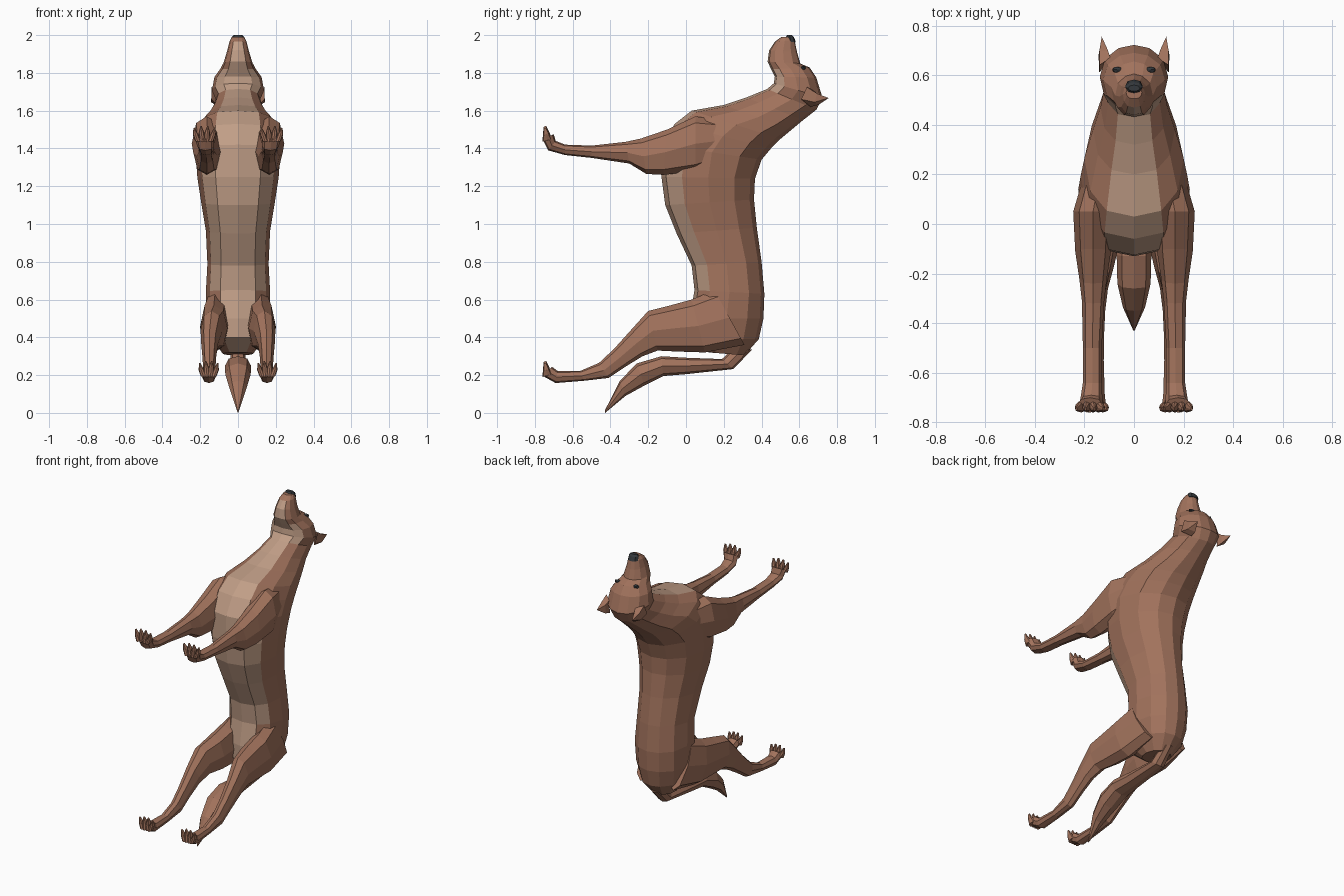
import bpy, bmesh, math
from mathutils import Vector


def material(name, rgb):
    m = bpy.data.materials.new(name)
    m.diffuse_color = (*rgb, 1)
    return m


BROWN = material("brown fur", (0.36, 0.17, 0.108))
PALE = material("pale fur", (0.53, 0.34, 0.24))
DARK = material("dark grey", (0.035, 0.04, 0.045))

# Half cross-sections: (share of depth from a to b, share of half width)
TORSO = [(0, 0), (0.05, 0.55), (0.22, 0.88), (0.5, 1), (0.78, 0.85), (0.95, 0.45), (1, 0)]
LIMB = [(0, 0), (0.12, 0.7), (0.5, 1), (0.88, 0.7), (1, 0)]


def finish(name, bm, mats, mirror=False):
    bmesh.ops.recalc_face_normals(bm, faces=bm.faces)
    me = bpy.data.meshes.new(name)
    bm.to_mesh(me)
    bm.free()
    for m in mats:
        me.materials.append(m)
    ob = bpy.data.objects.new(name, me)
    bpy.context.collection.objects.link(ob)
    if mirror:
        ob.modifiers.new("mirror", 'MIRROR').use_mirror_merge = False
    return ob


def add_loft(bm, rings, half, pale=None):
    """Each ring: (a_y, a_z, b_y, b_z, centre x, half width)."""
    section = half + [(s, -w) for s, w in half[-2:0:-1]]
    n = len(section)
    loops = []
    for ay, az, by, bz, xc, hw in rings:
        loops.append([bm.verts.new((xc + w * hw, ay + (by - ay) * s, az + (bz - az) * s))
                      for s, w in section])
    for i in range(len(loops) - 1):
        for j in range(n):
            k = (j + 1) % n
            f = bm.faces.new((loops[i][j], loops[i][k], loops[i + 1][k], loops[i + 1][j]))
            if pale and min(j, n - 1 - j) < pale[i]:
                f.material_index = 1
    bm.faces.new(loops[0])
    bm.faces.new(loops[-1])


def loft(name, rings, half, mats, pale=None, mirror=False):
    bm = bmesh.new()
    add_loft(bm, rings, half, pale)
    return finish(name, bm, mats, mirror)


# Torso, neck and head in one skin, from rump to muzzle tip
body = [
    (0.12, 0.32, 0.31, 0.305, 0.08),
    (0.02, 0.40, 0.385, 0.39, 0.14),
    (0.02, 0.50, 0.41, 0.50, 0.165),
    (0.045, 0.65, 0.415, 0.63, 0.17),
    (0.03, 0.78, 0.40, 0.80, 0.162),
    (-0.05, 0.95, 0.375, 0.98, 0.17),
    (-0.11, 1.10, 0.36, 1.13, 0.195),
    (-0.13, 1.25, 0.365, 1.24, 0.215),
    (-0.125, 1.42, 0.40, 1.34, 0.225),
    (-0.06, 1.53, 0.45, 1.40, 0.215),
    (0.03, 1.60, 0.50, 1.45, 0.20),
    (0.20, 1.63, 0.56, 1.50, 0.165),
    (0.32, 1.67, 0.62, 1.55, 0.135),
    (0.43, 1.715, 0.69, 1.605, 0.118),
    (0.465, 1.745, 0.722, 1.67, 0.138),
    (0.47, 1.78, 0.69, 1.775, 0.125),
    (0.45, 1.82, 0.655, 1.828, 0.092),
    (0.432, 1.86, 0.605, 1.85, 0.076),
    (0.44, 1.92, 0.588, 1.91, 0.058),
    (0.47, 1.965, 0.575, 1.97, 0.045),
    (0.505, 1.99, 0.555, 1.99, 0.032),
]
pale_width = [1, 1, 1, 2, 2, 2, 2, 2, 1, 1, 1, 1, 1, 2, 2, 2, 1, 1, 1, 0]
loft("body_and_head", [(a, b, c, d, 0, w) for a, b, c, d, w in body], TORSO,
     [BROWN, PALE], pale_width)

# Front legs, shoulder to wrist
loft("front_legs", [
    (0.24, 1.54, 0.27, 1.36, 0.13, 0.055),
    (0.05, 1.57, 0.05, 1.28, 0.165, 0.08),
    (-0.10, 1.50, -0.12, 1.26, 0.165, 0.072),
    (-0.24, 1.452, -0.21, 1.265, 0.165, 0.055),
    (-0.32, 1.435, -0.30, 1.32, 0.165, 0.045),
    (-0.50, 1.415, -0.50, 1.35, 0.168, 0.038),
    (-0.64, 1.42, -0.64, 1.365, 0.168, 0.038),
    (-0.69, 1.44, -0.73, 1.39, 0.172, 0.045),
    (-0.70, 1.475, -0.76, 1.45, 0.178, 0.052),
], LIMB, [BROWN], mirror=True)

# Hind legs, hip to ankle
loft("hind_legs", [
    (0.15, 0.65, 0.31, 0.36, 0.12, 0.055),
    (0.03, 0.60, 0.10, 0.32, 0.125, 0.075),
    (-0.08, 0.57, -0.05, 0.325, 0.128, 0.072),
    (-0.20, 0.54, -0.15, 0.33, 0.14, 0.058),
    (-0.29, 0.44, -0.23, 0.30, 0.15, 0.045),
    (-0.38, 0.34, -0.32, 0.245, 0.152, 0.036),
    (-0.46, 0.265, -0.41, 0.185, 0.152, 0.032),
    (-0.56, 0.222, -0.54, 0.17, 0.152, 0.03),
    (-0.68, 0.222, -0.69, 0.158, 0.154, 0.036),
    (-0.71, 0.245, -0.757, 0.195, 0.155, 0.042),
], LIMB, [BROWN], mirror=True)

# Toes: tapered prongs fanning out from each paw
for name, xc, y, z, spread in (("front_toes", 0.178, -0.735, 1.45, 0.034),
                               ("hind_toes", 0.155, -0.735, 0.205, 0.027)):
    bm = bmesh.new()
    for k in (-1, -0.33, 0.33, 1):
        x = xc + k * spread
        drop = 0.015 * abs(k)
        add_loft(bm, [
            (y + 0.025, z, y - 0.025, z - 0.015, x, 0.016),
            (y + 0.012, z + 0.04 - drop, y - 0.022, z + 0.035 - drop, x + k * 0.012, 0.015),
            (y - 0.005, z + 0.075 - drop, y - 0.018, z + 0.07 - drop, x + k * 0.02, 0.004),
        ], LIMB, None)
    finish(name, bm, [BROWN], mirror=True)

# Tail, curling forward under the rump to a point
loft("tail", [
    (0.24, 0.33, 0.35, 0.335, 0, 0.035),
    (0.19, 0.285, 0.25, 0.232, 0, 0.045),
    (0.0, 0.292, 0.0, 0.205, 0, 0.058),
    (-0.13, 0.30, -0.12, 0.195, 0, 0.07),
    (-0.26, 0.262, -0.22, 0.145, 0, 0.067),
    (-0.35, 0.17, -0.32, 0.09, 0, 0.045),
    (-0.43, 0.012, -0.428, 0.0, 0, 0.003),
], LIMB, [BROWN])

# Ears: pointed, swept backwards
bm = bmesh.new()
base = [bm.verts.new(p) for p in ((0.10, 0.66, 1.62), (0.14, 0.61, 1.66),
                                  (0.14, 0.64, 1.725), (0.095, 0.67, 1.71))]
mid = [bm.verts.new(p) for p in ((0.105, 0.70, 1.63), (0.143, 0.68, 1.645),
                                 (0.14, 0.695, 1.69), (0.105, 0.70, 1.685))]
tip = bm.verts.new((0.13, 0.755, 1.667))
bm.faces.new(base)
for j in range(4):
    k = (j + 1) % 4
    bm.faces.new((base[j], base[k], mid[k], mid[j]))
    bm.faces.new((mid[j], mid[k], tip))
finish("ears", bm, [BROWN], mirror=True)

# Nose pad at the tip of the muzzle
loft("nose", [
    (0.53, 1.965, 0.582, 1.962, 0, 0.036),
    (0.528, 1.99, 0.572, 1.988, 0, 0.034),
    (0.535, 2.0, 0.56, 2.0, 0, 0.024),
], LIMB, [DARK])

# Eyes: small flattened gems set in the brow
bm = bmesh.new()
bmesh.ops.create_icosphere(bm, subdivisions=1, radius=1)
for v in bm.verts:
    v.co = Vector((0.068 + v.co.x * 0.022, 0.622 + v.co.y * 0.014, 1.826 + v.co.z * 0.012))
finish("eyes", bm, [DARK], mirror=True)
